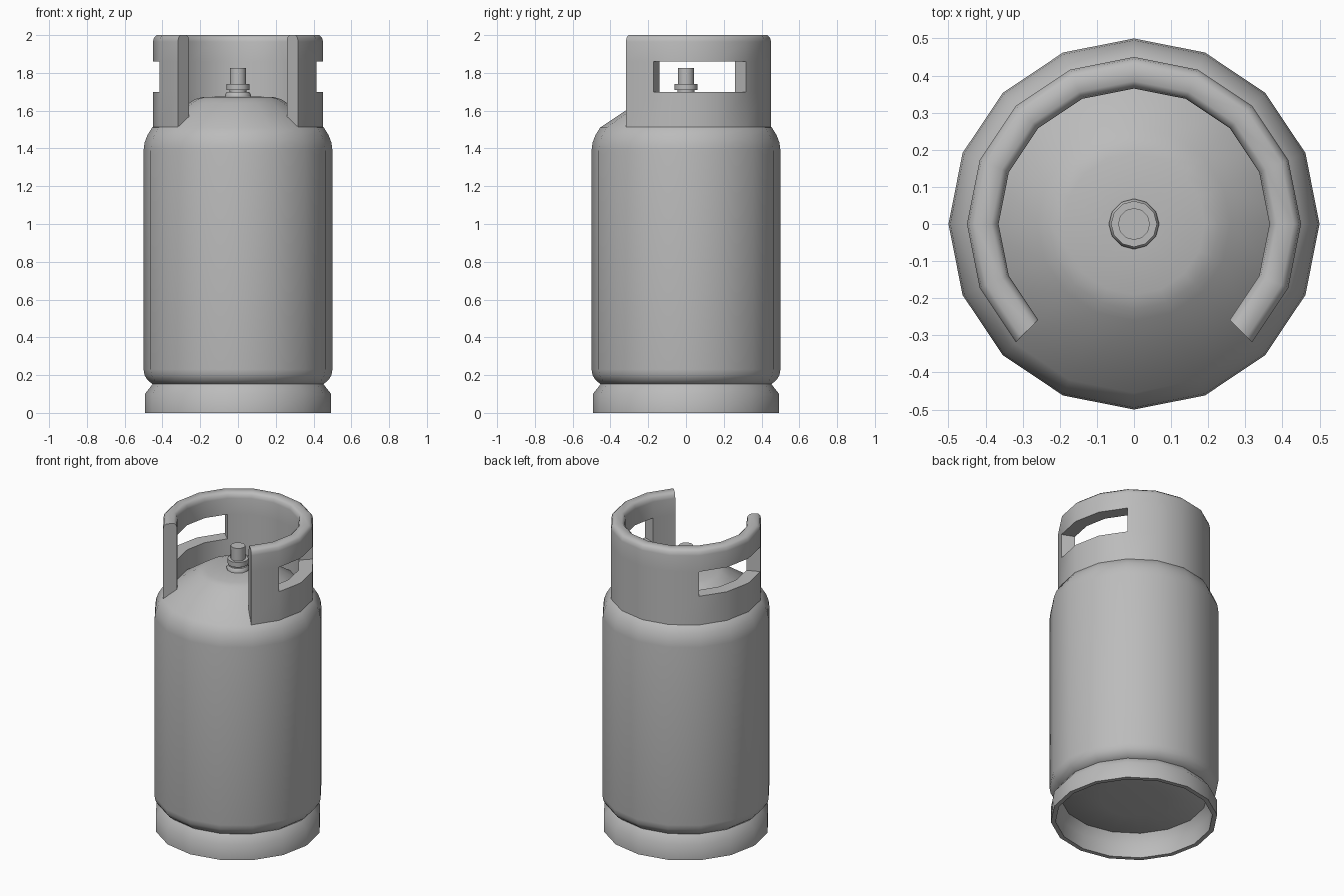
import bpy, bmesh
from math import sin, cos, pi, radians

cube = bpy.data.objects.get("Cube")
if cube:
    bpy.data.objects.remove(cube, do_unlink=True)

SIDES = 16

# One painted-metal colour for every part
grey = bpy.data.materials.new("grey_metal")
grey.use_nodes = True
colour = (0.5, 0.5, 0.5, 1)
grey.diffuse_color = colour
grey.node_tree.nodes["Principled BSDF"].inputs["Base Color"].default_value = colour


def finish(name, bm):
    bmesh.ops.recalc_face_normals(bm, faces=bm.faces)
    mesh = bpy.data.meshes.new(name)
    bm.to_mesh(mesh)
    bm.free()
    mesh.materials.append(grey)
    obj = bpy.data.objects.new(name, mesh)
    bpy.context.collection.objects.link(obj)
    bpy.ops.object.select_all(action='DESELECT')
    obj.select_set(True)
    bpy.context.view_layer.objects.active = obj
    bpy.ops.object.shade_smooth_by_angle(angle=radians(42))
    return obj


def lathe(name, profile, sides=SIDES, closed=False):
    """Spin (radius, z) points about z; an open profile gets end caps."""
    bm = bmesh.new()
    rings = [[bm.verts.new((r * cos(2 * pi * i / sides), r * sin(2 * pi * i / sides), z))
              for i in range(sides)] for r, z in profile]
    pairs = list(zip(rings, rings[1:]))
    if closed:
        pairs.append((rings[-1], rings[0]))
    else:
        bm.faces.new(rings[0])
        bm.faces.new(rings[-1])
    for a, b in pairs:
        for i in range(sides):
            j = (i + 1) % sides
            bm.faces.new((a[i], a[j], b[j], b[i]))
    return finish(name, bm)


# Tank with rounded shoulders and a shallow domed top
lathe("tank_body", [(0.2, 0.13), (0.45, 0.15), (0.48, 0.175), (0.495, 0.2), (0.5, 0.23),
                    (0.5, 1.39), (0.495, 1.43), (0.48, 1.47), (0.455, 1.51),
                    (0.26, 1.64), (0.23, 1.66), (0.19, 1.672), (0.06, 1.676)])

# Hollow foot ring
lathe("foot_ring", [(0.493, 0), (0.493, 0.1), (0.45, 0.155), (0.43, 0.155),
                    (0.465, 0.095), (0.465, 0)], closed=True)

# Valve
lathe("valve_base", [(0.068, 1.67), (0.068, 1.685), (0.058, 1.7)], 12)
lathe("valve_neck", [(0.045, 1.69), (0.045, 1.72)], 12)
lathe("valve_flange", [(0.062, 1.71), (0.062, 1.742)], 12)
lathe("valve_stem", [(0.043, 1.74), (0.043, 1.825)], 12)


def guard_collar():
    """Three-quarter ring with a rounded rim and a hand slot on each side."""
    outer, inner = 0.45, 0.365
    levels = [1.51, 1.70, 1.86, 1.965]
    section = [(outer, z) for z in levels]
    section += [(0.445, 1.987), (0.43, 2.0), (0.385, 2.0), (0.37, 1.987)]
    section += [(inner, z) for z in reversed(levels)]
    n = len(section)
    # section corners around the hand slot: outer low, outer high, inner high, inner low
    slot = (1, 2, n - 3, n - 2)
    slot_spans = ((1, 4), (8, 11))
    bm = bmesh.new()
    cols = []
    for k in range(13):
        a = radians(-45 + 22.5 * k)
        cols.append([bm.verts.new((r * cos(a), r * sin(a), z)) for r, z in section])
    for k, (a, b) in enumerate(zip(cols, cols[1:])):
        open_here = any(s <= k < e for s, e in slot_spans)
        for i in range(n):
            if open_here and i in (slot[0], slot[2]):
                continue
            j = (i + 1) % n
            bm.faces.new((a[i], a[j], b[j], b[i]))
        if open_here:
            for p, q in ((slot[0], slot[3]), (slot[1], slot[2])):
                bm.faces.new((a[p], a[q], b[q], b[p]))
    for span in slot_spans:
        for k in span:
            bm.faces.new([cols[k][i] for i in slot])
    bm.faces.new(cols[0])
    bm.faces.new(cols[-1])
    return finish("guard_collar", bm)


guard_collar()
